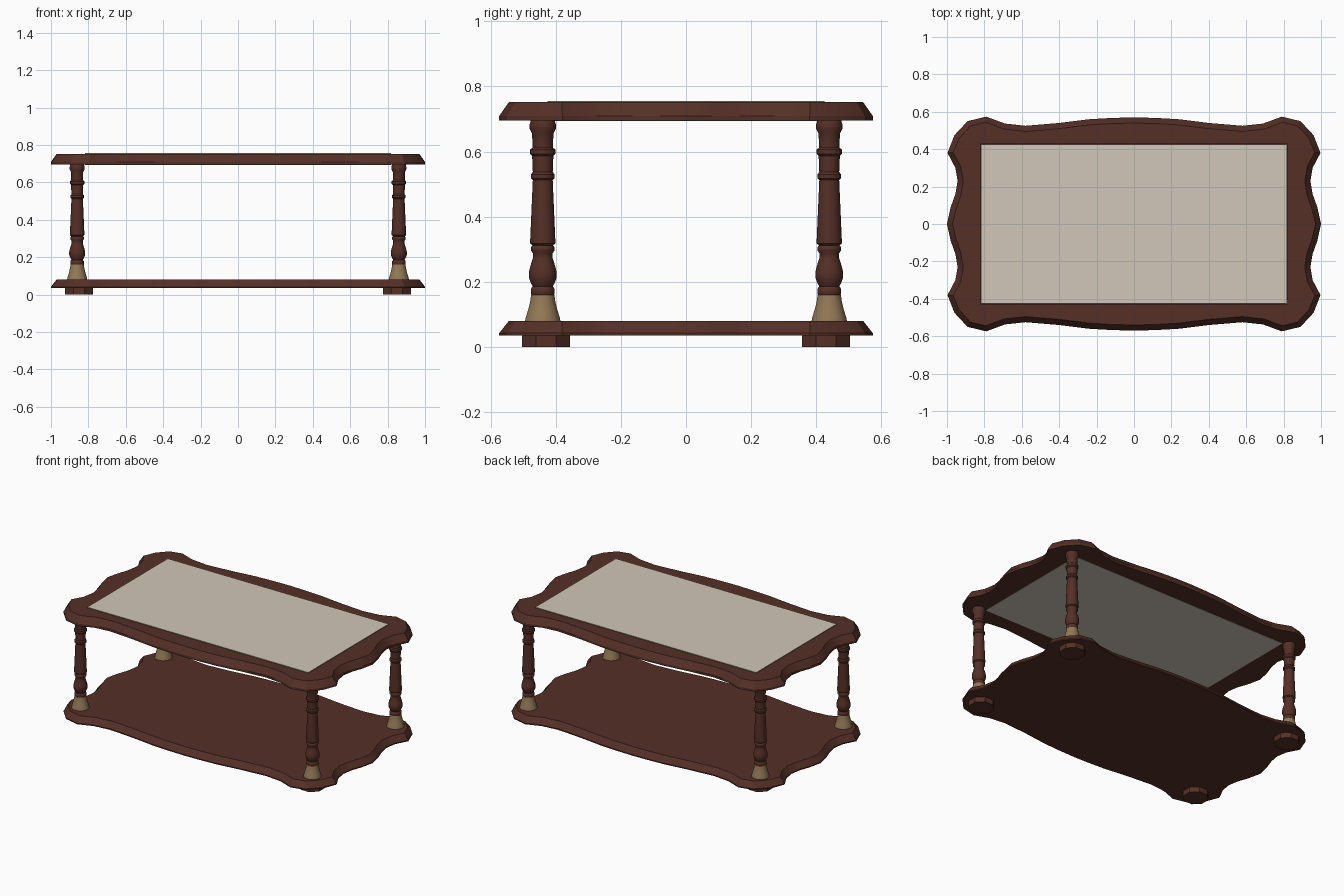
import bpy, bmesh, math
from mathutils import Vector

cube = bpy.data.objects.get("Cube")
if cube:
    bpy.data.objects.remove(cube)


def material(name, rgb):
    m = bpy.data.materials.new(name)
    m.use_nodes = True
    m.diffuse_color = (*rgb, 1)
    m.node_tree.nodes["Principled BSDF"].inputs["Base Color"].default_value = (*rgb, 1)
    return m


wood = material("dark_wood", (0.09, 0.029, 0.02))
brass = material("dull_brass", (0.29, 0.19, 0.095))
glass = material("pale_glass", (0.64, 0.57, 0.48))
glass_edge = material("glass_edge", (0.25, 0.28, 0.14))


def finish(name, bm, mats, angle=35):
    bmesh.ops.recalc_face_normals(bm, faces=bm.faces)
    mesh = bpy.data.meshes.new(name)
    bm.to_mesh(mesh)
    bm.free()
    for m in mats:
        mesh.materials.append(m)
    ob = bpy.data.objects.new(name, mesh)
    bpy.context.collection.objects.link(ob)
    bpy.ops.object.select_all(action='DESELECT')
    ob.select_set(True)
    bpy.context.view_layer.objects.active = ob
    bpy.ops.object.shade_smooth_by_angle(angle=math.radians(angle))
    return ob


def ring(bm, pts, z):
    return [bm.verts.new((x, y, z)) for x, y in pts]


def bridge(bm, a, b):
    for i in range(len(a)):
        j = (i + 1) % len(a)
        bm.faces.new((a[i], a[j], b[j], b[i]))


def loop_edges(bm, loop):
    return [bm.edges.get((v, loop[(i + 1) % len(loop)])) for i, v in enumerate(loop)]


# Scalloped outline: one quarter, mirrored twice
quarter = [(0, .57), (.12, .567), (.24, .56), (.4, .54), (.58, .525), (.69, .537),
           (.79, .574), (.89, .55), (.96, .475), (.997, .38), (.955, .3),
           (.943, .23), (.955, .16), (.98, .09), (1, 0)]
half = quarter + [(x, -y) for x, y in reversed(quarter[:-1])]
outline = half + [(-x, y) for x, y in reversed(half[1:-1])]


def inset(pts, d):
    out = []
    for i, p in enumerate(pts):
        p = Vector(p)
        a = (p - Vector(pts[i - 1])).normalized()
        b = (Vector(pts[(i + 1) % len(pts)]) - p).normalized()
        t = (a + b).normalized()
        out.append(p - d * Vector((-t.y, t.x)))
    return out


def slab(name, z0, z1, lip, hole=None):
    """Board with a short upright lip and a bevelled top edge."""
    bm = bmesh.new()
    low = ring(bm, outline, z0)
    mid = ring(bm, outline, z0 + lip)
    top = ring(bm, inset(outline, .03), z1)
    bridge(bm, low, mid)
    bridge(bm, mid, top)
    if hole:
        hx, hy = hole
        corners = [(hx, hy), (hx, -hy), (-hx, -hy), (-hx, hy)]
        h0, h1 = ring(bm, corners, z0), ring(bm, corners, z1)
        bridge(bm, h0, h1)
        for outer, inner in ((low, h0), (top, h1)):
            edges = loop_edges(bm, outer) + loop_edges(bm, inner)
            bmesh.ops.triangle_fill(bm, edges=edges, use_beauty=True)
    else:
        bm.faces.new(low)
        bm.faces.new(top)
    return finish(name, bm, [wood], 25)


def lathe(name, profile, x, y, mat, sides=20, angle=40):
    bm = bmesh.new()
    turn = [2 * math.pi * (k + .5) / sides for k in range(sides)]
    rings = [ring(bm, [(x + r * math.cos(a), y + r * math.sin(a)) for a in turn], z)
             for r, z in profile]
    for a, b in zip(rings, rings[1:]):
        bridge(bm, a, b)
    bm.faces.new(rings[0])
    bm.faces.new(rings[-1])
    return finish(name, bm, [mat], angle)


# Boards
slab("lower_shelf", .035, .08, .007)
slab("top_frame", .695, .752, .014, hole=(.82, .427))

# Glass panel, with tinted edges
bm = bmesh.new()
bmesh.ops.create_cube(bm, size=1)
for v in bm.verts:
    v.co = (v.co.x * 1.638, v.co.y * .852, .725 + v.co.z * .062)
bm.normal_update()
for f in bm.faces:
    f.material_index = 0 if abs(f.normal.z) > .5 else 1
finish("glass_panel", bm, [glass, glass_edge])

# Turned legs with flared cups and block feet
leg = [(.034, .158), (.037, .162), (.037, .178), (.031, .186), (.036, .194),
       (.043, .212), (.043, .23), (.038, .25), (.031, .272), (.031, .288),
       (.037, .296), (.037, .306), (.032, .312), (.039, .318), (.039, .33),
       (.031, .512), (.037, .518), (.037, .53), (.031, .537), (.033, .586),
       (.039, .592), (.039, .606), (.032, .612), (.033, .655), (.041, .67),
       (.041, .683), (.037, .696)]
cup = [(.055, .079), (.053, .09), (.045, .115), (.039, .14), (.036, .16)]
foot = [(.08, 0), (.08, .036)]
for sx, side in ((1, "left"), (-1, "right")):
    for sy, end in ((-1, "front"), (1, "back")):
        x, y = sx * .86, sy * .44
        tag = f"{end}_{side}"
        lathe(tag + "_leg", leg, x, y, wood)
        lathe(tag + "_leg_cup", cup, x, y, brass)
        lathe(tag + "_foot", foot, x - sx * .01, y - sy * .01, wood, 8, 20)
